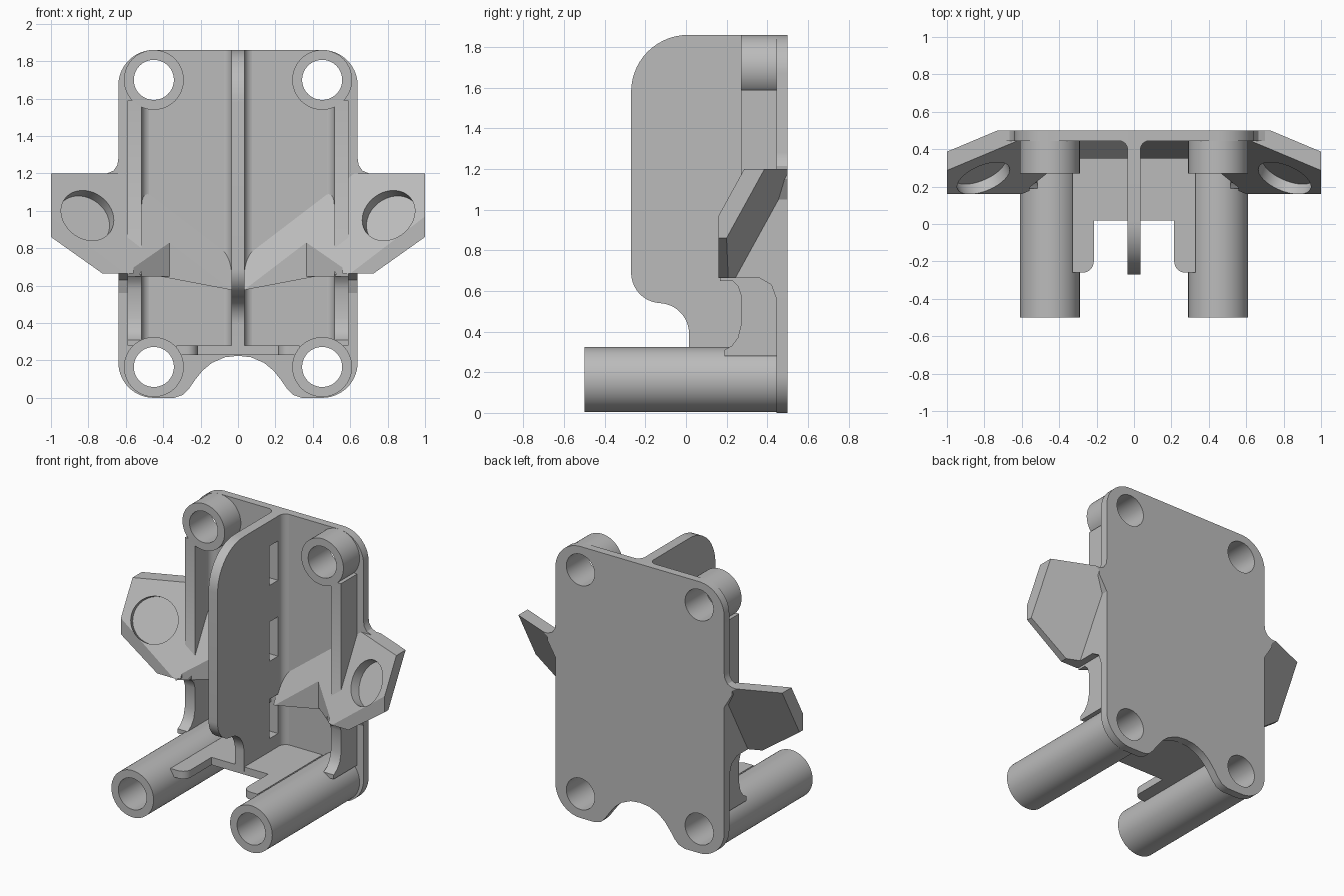
import bpy, bmesh, math
from mathutils import Vector, Matrix

if "Cube" in bpy.data.objects:
    bpy.data.objects.remove(bpy.data.objects["Cube"], do_unlink=True)

grey = bpy.data.materials.new("plain_grey")
grey.use_nodes = True
grey.diffuse_color = (0.5, 0.5, 0.5, 1)
grey.node_tree.nodes["Principled BSDF"].inputs["Base Color"].default_value = (0.5, 0.5, 0.5, 1)


def finish(name, bm):
    bmesh.ops.recalc_face_normals(bm, faces=bm.faces)
    mesh = bpy.data.meshes.new(name)
    bm.to_mesh(mesh)
    bm.free()
    mesh.materials.append(grey)
    obj = bpy.data.objects.new(name, mesh)
    bpy.context.collection.objects.link(obj)
    return obj


def prism(name, pts, axis, a, b):
    """Extrude a 2D outline along one axis from a to b."""
    def place(p, d):
        return {"x": (d, p[0], p[1]), "y": (p[0], d, p[1]), "z": (p[0], p[1], d)}[axis]
    bm = bmesh.new()
    face = bm.faces.new([bm.verts.new(place(p, a)) for p in pts])
    new = bmesh.ops.extrude_face_region(bm, geom=[face])["geom"]
    verts = [v for v in new if isinstance(v, bmesh.types.BMVert)]
    bmesh.ops.translate(bm, verts=verts, vec=Vector(place((0, 0), b - a)))
    return finish(name, bm)


def box(name, lo, hi, planes=()):
    """Box trimmed by planes given as (point, outward normal)."""
    bm = bmesh.new()
    bmesh.ops.create_cube(bm, size=1)
    for v in bm.verts:
        v.co = [lo[i] + (v.co[i] + 0.5) * (hi[i] - lo[i]) for i in range(3)]
    for point, normal in planes:
        cut = bmesh.ops.bisect_plane(bm, geom=bm.verts[:] + bm.edges[:] + bm.faces[:],
                                     plane_co=point, plane_no=normal, clear_outer=True)
        rim = [e for e in cut["geom_cut"] if isinstance(e, bmesh.types.BMEdge)]
        if rim:
            bmesh.ops.holes_fill(bm, edges=rim, sides=0)
    return finish(name, bm)


def cylinder(name, centre, direction, radius, depth):
    bm = bmesh.new()
    rot = Vector(direction).to_track_quat("Z", "Y").to_matrix().to_4x4()
    bmesh.ops.create_cone(bm, cap_ends=True, segments=64, radius1=radius, radius2=radius,
                          depth=depth, matrix=Matrix.Translation(centre) @ rot)
    return finish(name, bm)


def ring(name, x, z, inner, outer, y0, y1):
    """Hollow round boss along y."""
    bm = bmesh.new()
    loop = [bm.verts.new((x + r, y, z)) for r, y in
            ((inner, y0), (outer, y0), (outer, y1), (inner, y1))]
    edges = [bm.edges.new((loop[i], loop[(i + 1) % 4])) for i in range(4)]
    bmesh.ops.spin(bm, geom=loop + edges, cent=(x, 0, z), axis=(0, 1, 0),
                   angle=math.tau, steps=64)
    bmesh.ops.remove_doubles(bm, verts=bm.verts, dist=0.0005)
    return finish(name, bm)


def apply(obj, mod):
    with bpy.context.temp_override(object=obj, active_object=obj, selected_objects=[obj]):
        bpy.ops.object.modifier_apply(modifier=mod.name)


def cut(obj, cutters):
    for c in cutters:
        c.hide_render = True
        mod = obj.modifiers.new("cut", "BOOLEAN")
        mod.operation, mod.solver, mod.object = "DIFFERENCE", "EXACT", c
        apply(obj, mod)
        bpy.data.objects.remove(c, do_unlink=True)


def mirror(obj):
    apply(obj, obj.modifiers.new("mirror", "MIRROR"))


def arc(cx, cy, r, a0, a1, n=14):
    return [(cx + r * math.cos(math.radians(a0 + (a1 - a0) * i / n)),
             cy + r * math.sin(math.radians(a0 + (a1 - a0) * i / n))) for i in range(n + 1)]


BACK, HOLE, BOSS, HX = 0.5, 0.107, 0.16, 0.45
LOW, HIGH = 0.165, 1.7

# Back plate with rounded corners, arched bottom notch and four holes
half = [(0.07, 0.217), (0.14, 0.187), (0.19, 0.145), (0.23, 0.095), (0.265, 0.045),
        (0.295, 0.015), (0.34, 0)]
half += arc(0.45, 0.19, 0.19, -90, 0)
half += [(0.64, 1.05), (0.70, 1.15), (0.70, 1.2), (0.665, 1.215), (0.645, 1.245), (0.64, 1.28)]
half += arc(0.45, 1.67, 0.19, 0, 90)
outline = [(0, 0.225)] + half + [(-x, z) for x, z in reversed(half)]
plate = prism("back_plate", outline, "y", 0.445, BACK)
cut(plate, [cylinder("hole_cutter", (sx * HX, 0.47, z), (0, 1, 0), HOLE, 0.3)
            for sx in (1, -1) for z in (LOW, HIGH)])

# Upper bosses and long lower tubes
for name, z, front in (("upper_boss", HIGH, 0.27), ("lower_tube", LOW, -0.5)):
    mirror(ring(name, HX, z, HOLE, BOSS, front, 0.46))

# Central rib with three slots
profile = [(0.47, 1.86)] + arc(0.01, 1.58, 0.28, 90, 180)
profile += arc(-0.12, 0.69, 0.15, 180, 265) + arc(-0.135, 0.39, 0.15, 85, 0)
profile += [(0.015, 0.25), (0.47, 0.25)]
rib = prism("central_rib", profile, "x", -0.034, 0.034)
cut(rib, [box("slot_cutter", (-0.1, 0.29, z), (0.1, 0.385, z + 0.27))
          for z in (0.37, 0.9, 1.42)])

# Fillets where the rib and the side walls meet the plate
for name, x, d, z0, z1 in (("rib_fillet", 0.034, 1, 0.26, 1.86),
                           ("wall_fillet", 0.515, -1, 0.3, 1.58)):
    curve = [(x + d * (0.05 - u), 0.446 - (0.05 - v)) for u, v in arc(0, 0, 0.05, 0, 90, 8)]
    mirror(prism(name, [(x - d * 0.005, 0.45)] + curve, "z", z0, z1))

# Side walls joining the tubes to the bosses
wall = [(0.46, 0.28), (0.19, 0.28), (0.19, 0.31), (0.225, 0.33), (0.255, 0.37), (0.27, 0.43),
        (0.27, 0.58), (0.255, 0.625), (0.22, 0.66), (0.27, 0.75), (0.27, 1.59), (0.46, 1.59)]
mirror(prism("side_wall", wall, "x", 0.515, 0.592))

# Forked floor between the tubes
right = [(0.215, 0.02), (0.215, -0.2)] + arc(0.275, -0.2, 0.06, 180, 270, 8)
right += [(0.33, -0.26), (0.33, 0.46)]
mirror(prism("forked_floor", [(0, 0.02)] + right + [(0, 0.46)], "z", 0.228, 0.28))

# Tilted ears with a round recess
tilt = Vector((-0.42, -1, 0.55))
face_plane = ((1, 0.16, 0.97), tilt)
ear = box("side_ear", (0.56, 0.16, 0.665), (1, BACK, 1.2),
          [face_plane, ((1, 0.26, 0.97), -tilt), ((1, 0.86, 0.86), (0.17, 0, -0.24))])
out = tilt.normalized()
cut(ear, [cylinder("recess_cutter", Vector((0.805, 0.245, 0.975)) + out * 0.035, out, 0.15, 0.2)])
mirror(ear)

# Webs behind the ears
web = [(0.47, 0.5), (0.445, 0.56), (0.42, 0.63), (0.36, 0.665), (0.18, 0.665), (0.47, 1.15)]
mirror(prism("ear_web", web, "x", 0.57, 0.64))

# Ear roots tapering into the pocket beside the rib
mirror(box("ear_root", (0.3, 0.16, 0.65), (0.592, 0.46, 1.2),
           [face_plane, ((0.59, 0.17, 0.9), (-0.8, -1, 0))]))
mirror(box("pocket_wedge", (0.02, 0.35, 0.55), (0.55, 0.46, 1.2),
           [face_plane, ((0.5, 0.4, 0.665), (0.19, 0, -1))]))

# Smooth curved faces, keep edges sharp
for obj in bpy.context.scene.objects:
    if obj.type == "MESH" and not obj.hide_render:
        bpy.ops.object.select_all(action="DESELECT")
        obj.select_set(True)
        bpy.context.view_layer.objects.active = obj
        bpy.ops.object.shade_smooth_by_angle(angle=math.radians(30))
